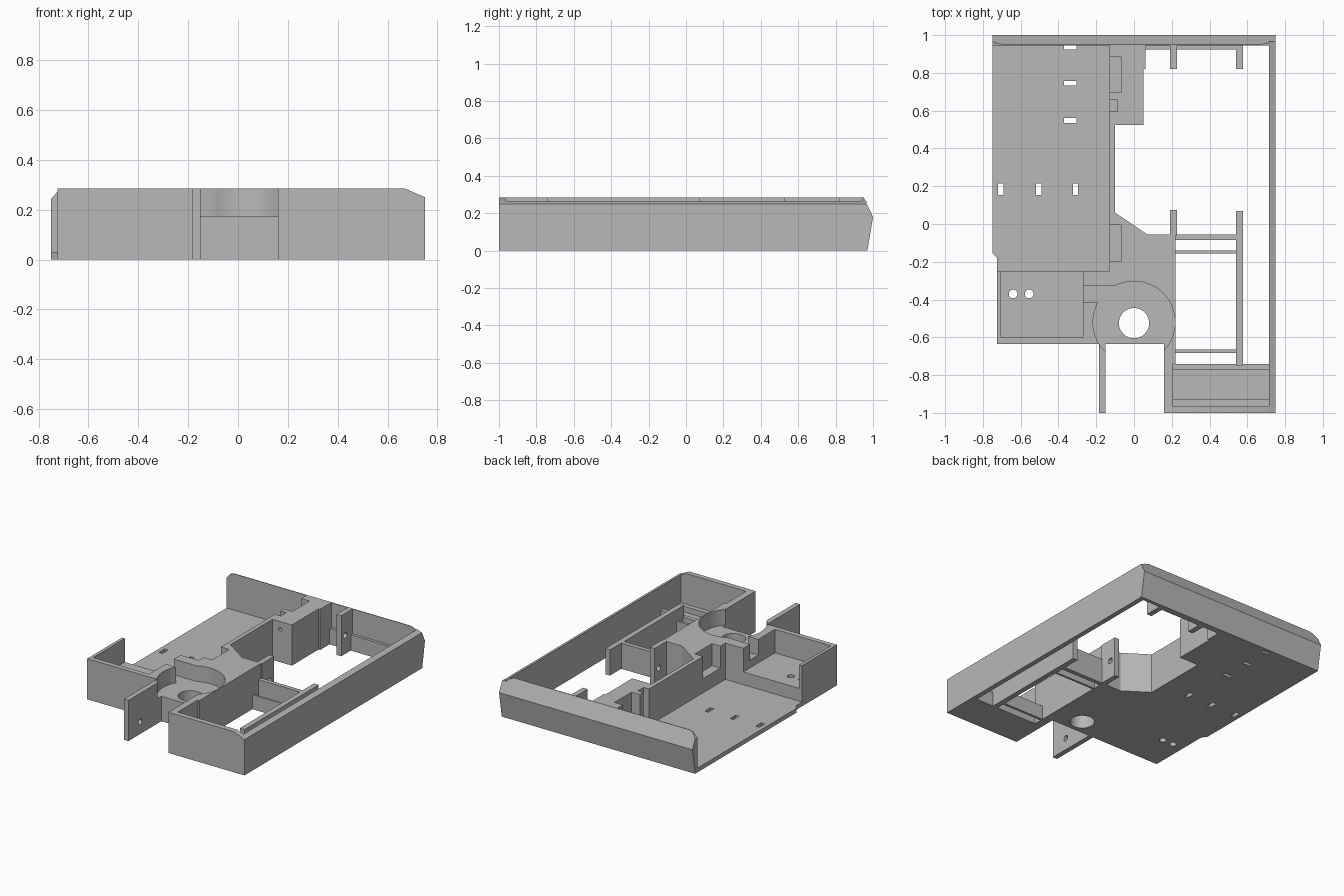
import bpy, bmesh
from math import sin, cos, pi, radians

cube = bpy.data.objects.get("Cube")
if cube:
    bpy.data.objects.remove(cube, do_unlink=True)

grey = bpy.data.materials.new("plain grey")
grey.use_nodes = True
grey.diffuse_color = (0.48, 0.48, 0.48, 1)
grey.node_tree.nodes["Principled BSDF"].inputs["Base Color"].default_value = (0.48, 0.48, 0.48, 1)

TOP = 0.285
OVER = 0.4


def prism(name, points, lo, hi, axis="z"):
    """Extrude a closed outline from lo to hi along an axis."""
    place = {"x": lambda a, b, h: (h, a, b),
             "y": lambda a, b, h: (a, h, b),
             "z": lambda a, b, h: (a, b, h)}[axis]
    bm = bmesh.new()
    rings = [[bm.verts.new(place(a, b, h)) for a, b in points] for h in (lo, hi)]
    bm.faces.new(rings[0])
    bm.faces.new(rings[1])
    n = len(points)
    for i in range(n):
        j = (i + 1) % n
        bm.faces.new((rings[0][i], rings[0][j], rings[1][j], rings[1][i]))
    bmesh.ops.recalc_face_normals(bm, faces=bm.faces[:])
    mesh = bpy.data.meshes.new(name)
    bm.to_mesh(mesh)
    bm.free()
    obj = bpy.data.objects.new(name, mesh)
    bpy.context.collection.objects.link(obj)
    mesh.materials.append(grey)
    return obj


def box(name, x0, x1, y0, y1, z0, z1):
    return prism(name, [(x0, y0), (x1, y0), (x1, y1), (x0, y1)], z0, z1)


def rod(name, a, b, r, lo, hi, axis="z", n=48):
    ring = [(a + r * cos(2 * pi * i / n), b + r * sin(2 * pi * i / n)) for i in range(n)]
    return prism(name, ring, lo, hi, axis)


def cut(obj, *cutters):
    """Subtract each cutter, then discard it."""
    bpy.ops.object.select_all(action="DESELECT")
    bpy.context.view_layer.objects.active = obj
    obj.select_set(True)
    for c in cutters:
        c.hide_render = True
        mod = obj.modifiers.new("cut", "BOOLEAN")
        mod.operation, mod.solver, mod.object = "DIFFERENCE", "EXACT", c
        bpy.ops.object.modifier_apply(modifier=mod.name)
        bpy.data.objects.remove(c, do_unlink=True)
    bpy.ops.object.shade_smooth_by_angle(angle=radians(30))


# Open bay floor with slots
floor = prism("bay_floor", [(-0.75, 0.95), (-0.75, -0.155), (-0.725, -0.18),
                            (-0.725, -0.26), (-0.12, -0.26), (-0.12, 0.95)], 0, 0.03)
slots = [box("slot", -0.37, -0.305, y - 0.013, y + 0.013, -0.1, 0.1) for y in (0.937, 0.745, 0.547)]
slots += [box("slot", x - 0.014, x + 0.014, 0.153, 0.215, -0.1, 0.1) for x in (-0.705, -0.505, -0.31)]
cut(floor, *slots)

# Main block with round pocket, wire channel and side tray
block = prism("main_block", [
    (-0.13, 0.95), (-0.13, -0.25), (-0.725, -0.25), (-0.725, -0.635), (-0.185, -0.635),
    (-0.185, -1), (-0.15, -1), (-0.15, -0.635), (0.16, -0.635), (0.16, -1), (0.207, -1),
    (0.207, -0.74), (0.22, -0.74), (0.22, -0.055), (0.07, -0.055), (-0.1, 0.06),
    (-0.1, 0.525), (0.05, 0.525), (0.05, 0.82), (0.062, 0.82), (0.062, 0.95)], 0, TOP)
cut(block,
    box("tray", -0.703, -0.27, -0.6, -0.2, 0.12, OVER),
    rod("pocket", 0, -0.52, 0.217, 0.175, OVER, n=64),
    box("channel", -0.3, -0.05, -0.415, -0.325, 0.175, OVER),
    rod("centre_hole", 0, -0.525, 0.08, -0.1, OVER),
    *[rod("tray_hole", x, -0.37, 0.023, -0.1, OVER, n=24) for x in (-0.64, -0.555)],
    *[box("side_notch", -0.2, -0.065, y, y + 0.19, 0.13, OVER) for y in (-0.195, 0.695)],
    box("small_notch", -0.2, -0.087, 0.595, 0.657, 0.05, OVER),
    rod("screw_hole", -0.04, 0.23, 0.012, 0.4, 0.65, "y", 16),
    rod("arm_hole", -0.87, 0.085, 0.02, -0.3, 0, "x", 24))


def corner_cutters():
    right = prism("corner", [(0.67, TOP), (0.77, 0.241), (0.77, OVER), (0.67, OVER)], -2, 2, "y")
    left = prism("corner", [(-0.67, 0.29), (-0.72, 0.277), (-0.77, 0.22),
                            (-0.77, OVER), (-0.67, OVER)], -2, 2, "y")
    return right, left


# Outer frame: back, left-hand side and front walls
back = prism("back_wall", [(0.945, 0), (0.97, 0), (1, 0.18), (0.95, TOP), (0.945, TOP)],
             -0.75, 0.75, "x")
cut(back, *corner_cutters())
prism("side_wall", [(0.715, 0), (0.75, 0), (0.75, 0.25), (0.715, 0.265)], -1, 0.965, "y")
front = box("front_wall", 0.16, 0.75, -1, -0.963, 0, TOP)
cut(front, *corner_cutters())

# Front box floor and its low lips
box("front_box_floor", 0.2, 0.72, -0.98, -0.74, 0, 0.03)
box("front_box_step", 0.2, 0.72, -0.97, -0.93, 0, 0.07)
box("front_box_lip", 0.2, 0.72, -0.77, -0.74, 0, 0.1)

# Inner rail and cross bars
box("inner_rail", 0.54, 0.577, -0.75, 0.07, 0, 0.18)
for y0, y1, h in ((-0.085, -0.055, 0.18), (-0.155, -0.14, 0.1), (-0.683, -0.665, 0.1)):
    box("cross_bar", 0.21, 0.55, y0, y1, 0, h)

# Ledge and post on the back wall
box("back_ledge", 0.05, 0.577, 0.925, 0.96, 0, 0.11)
box("back_post", 0.54, 0.577, 0.82, 0.95, 0, 0.11)

# Pierced hinge tabs
for y0, y1, hole_y in ((-0.06, 0.075, 0.03), (0.82, 0.95, 0.865)):
    tab = box("hinge_tab", 0.19, 0.227, y0, y1, 0, TOP)
    cut(tab, rod("tab_hole", hole_y, 0.13, 0.02, 0, 0.4, "x", 24))
